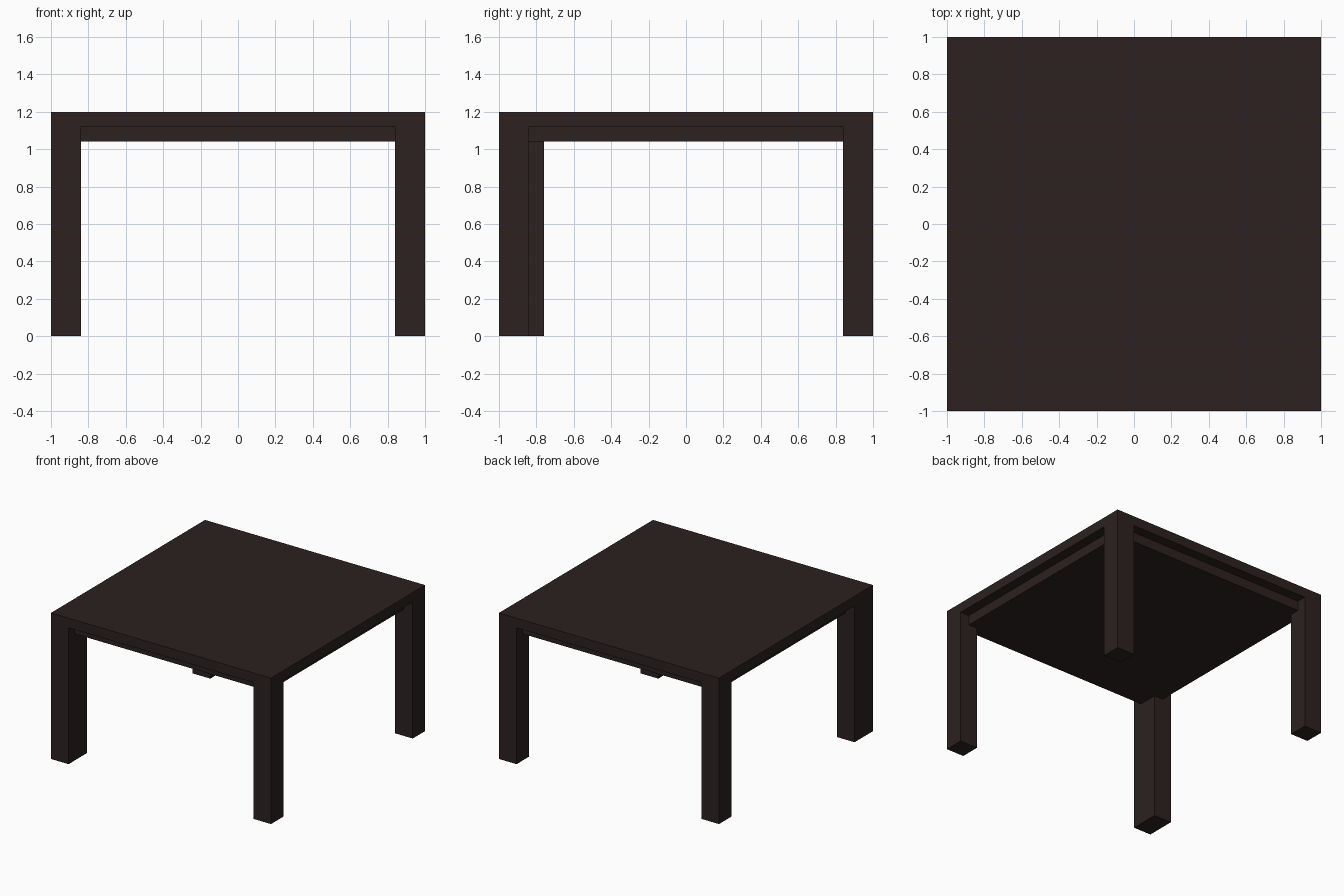
import bpy
import bmesh
from mathutils import Matrix

cube = bpy.data.objects.get("Cube")
if cube:
    bpy.data.objects.remove(cube, do_unlink=True)

# Dark stained wood
wood = bpy.data.materials.new("dark_brown_wood")
wood.use_nodes = True
colour = (0.0250, 0.0155, 0.0145, 1.0)
wood.diffuse_color = colour
bsdf = wood.node_tree.nodes["Principled BSDF"]
bsdf.inputs["Base Color"].default_value = colour
bsdf.inputs["Roughness"].default_value = 0.6


def box(name, low, high):
    """Flat-faced box between two opposite corners."""
    size = [h - l for l, h in zip(low, high)]
    centre = [(h + l) / 2 for l, h in zip(low, high)]
    bm = bmesh.new()
    bmesh.ops.create_cube(
        bm, size=1, matrix=Matrix.Translation(centre) @ Matrix.Diagonal((*size, 1)))
    mesh = bpy.data.meshes.new(name)
    bm.to_mesh(mesh)
    bm.free()
    mesh.materials.append(wood)
    obj = bpy.data.objects.new(name, mesh)
    bpy.context.collection.objects.link(obj)
    return obj


HALF, HEIGHT, UNDERSIDE = 1.0, 1.2, 1.12
LEG, DEEP_LEG = 0.16, 0.24
INSET, APRON_BOTTOM = 0.92, 1.04

# Table top and the recessed panel below it
box("table_top", (-HALF, -HALF, UNDERSIDE), (HALF, HALF, HEIGHT))
box("recessed_apron", (-INSET, -INSET, APRON_BOTTOM), (INSET, INSET, UNDERSIDE))

# Corner legs, flush with the top; the front right one is deeper
for side, sx in (("right", -1), ("left", 1)):
    for end, sy in (("front", -1), ("back", 1)):
        depth = DEEP_LEG if (sx, sy) == (-1, -1) else LEG
        xs = sorted((sx * HALF, sx * (HALF - LEG)))
        ys = sorted((sy * HALF, sy * (HALF - depth)))
        box(f"{end}_{side}_leg", (xs[0], ys[0], 0), (xs[1], ys[1], UNDERSIDE))
